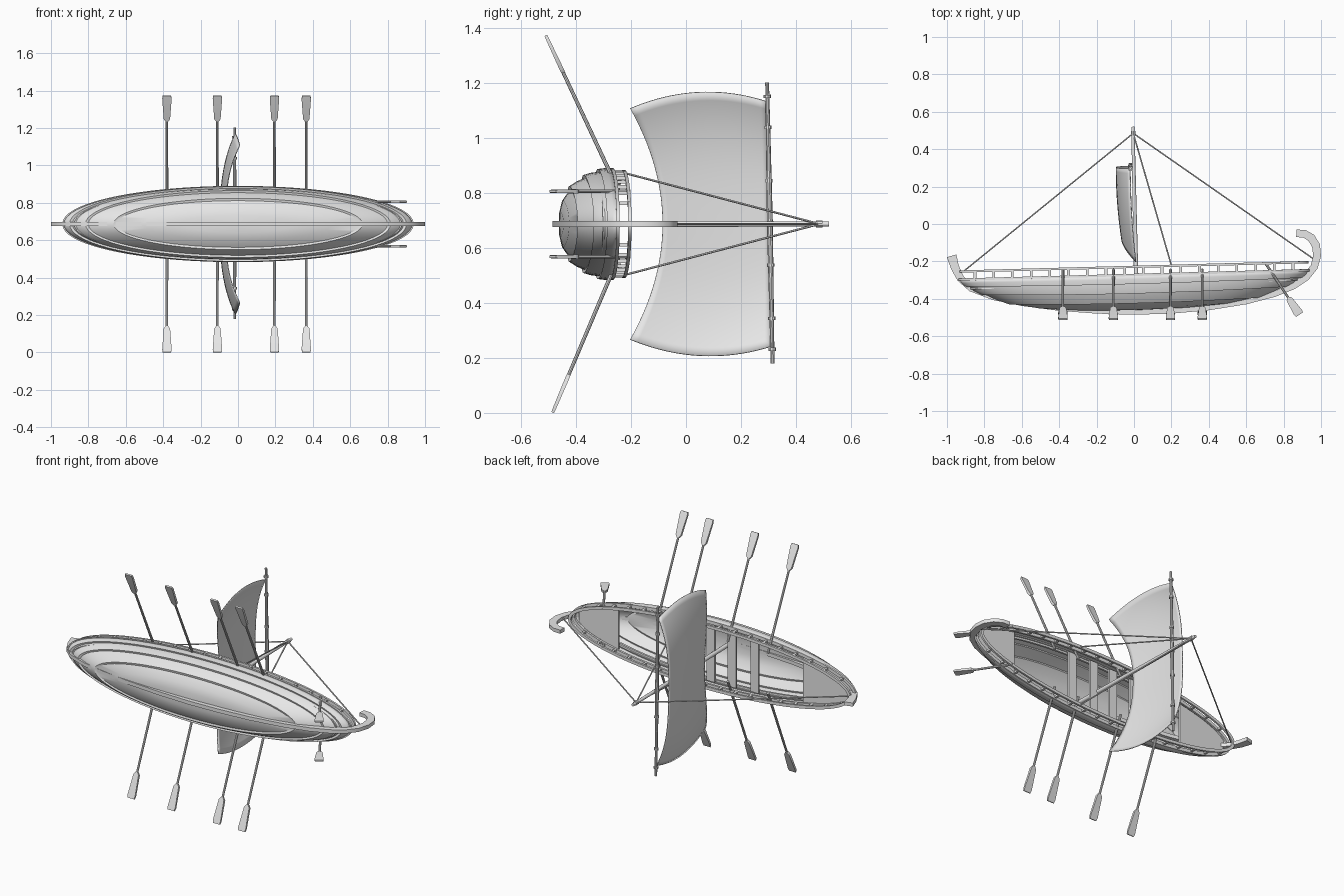
import bpy, bmesh, math
from mathutils import Vector

if "Cube" in bpy.data.objects:
    bpy.data.objects.remove(bpy.data.objects["Cube"])

ZC = 0.687      # height of the ship's centre plane; the ship lies on its side, mast along +y
TILT = 0.027    # slope of the sheer line from bow to stern

grey = bpy.data.materials.new("plain grey")
grey.use_nodes = True
grey.diffuse_color = (0.8, 0.8, 0.8, 1)
grey.node_tree.nodes["Principled BSDF"].inputs["Base Color"].default_value = (0.8, 0.8, 0.8, 1)


def P(x, h, w):
    """Ship coordinates: along, up the mast, across."""
    return Vector((x, h, ZC + w))


def loft(name, rings, loop=False, caps=(True, True), wrap=True, thick=0):
    """Skin a row of equal-length point rings."""
    bm = bmesh.new()
    rows = [[bm.verts.new(p) for p in r] for r in rings]
    n = len(rows[0])
    pairs = list(zip(rows, rows[1:])) + ([(rows[-1], rows[0])] if loop else [])
    for a, b in pairs:
        for i in range(n if wrap else n - 1):
            j = (i + 1) % n
            bm.faces.new((a[i], a[j], b[j], b[i]))
    if wrap and not loop:
        for use, row in zip(caps, (rows[0], rows[-1])):
            if use:
                bm.faces.new(row)
    bmesh.ops.recalc_face_normals(bm, faces=bm.faces)
    me = bpy.data.meshes.new(name)
    bm.to_mesh(me)
    bm.free()
    me.materials.append(grey)
    me.shade_smooth()
    me.set_sharp_from_angle(angle=math.radians(32))
    ob = bpy.data.objects.new(name, me)
    bpy.context.collection.objects.link(ob)
    if thick:
        mod = ob.modifiers.new("thickness", 'SOLIDIFY')
        mod.thickness = thick
        mod.offset = 0
    return ob


def tube(name, a, b, r0, r1=None, n=10):
    r1 = r0 if r1 is None else r1
    d = (b - a).normalized()
    u = d.orthogonal().normalized()
    v = d.cross(u)
    angs = [2 * math.pi * i / n for i in range(n)]
    return loft(name, [[c + r * (u * math.cos(t) + v * math.sin(t)) for t in angs]
                       for c, r in ((a, r0), (b, r1))])


def rect(c, u, v, a, b):
    """Rectangle of size a by b along the directions u and v."""
    return [c + u * a * s / 2 + v * b * t / 2 for s, t in ((-1, -1), (1, -1), (1, 1), (-1, 1))]


def box(name, c, sx, sy, sz):
    X, Y, Z = Vector((1, 0, 0)), Vector((0, 1, 0)), Vector((0, 0, 1))
    return loft(name, [rect(c - Z * sz / 2, X, Y, sx, sy), rect(c + Z * sz / 2, X, Y, sx, sy)])


# Hull shell: overlapping planks, given as (height, half length, half width, rise at the ends)
levels = [(-0.457, 0.02, 0.004, 0), (-0.455, 0.30, 0.045, 0.005), (-0.445, 0.50, 0.085, 0.01),
          (-0.418, 0.65, 0.124, 0.012), (-0.421, 0.665, 0.136, 0.012), (-0.395, 0.74, 0.152, 0.015),
          (-0.366, 0.80, 0.166, 0.015), (-0.369, 0.815, 0.177, 0.015), (-0.345, 0.855, 0.183, 0.012),
          (-0.315, 0.885, 0.188, 0.01), (-0.318, 0.90, 0.198, 0.01), (-0.295, 0.92, 0.2, 0.005),
          (-0.27, 0.932, 0.198, 0)]
SEG = 72
hull = []
for h, L, W, rise in levels:
    ring = []
    for i in range(SEG):
        t = 2 * math.pi * i / SEG
        c, s = math.cos(t), math.sin(t)
        ring.append(P(L * c, h + rise * c * c + TILT * L * c, W * s))
    hull.append(ring)
loft("hull", hull, caps=(True, False), thick=0.007)


def oval_band(name, h, a, b, height, width):
    """Closed rail following the hull outline."""
    rings = []
    for i in range(SEG):
        t = 2 * math.pi * i / SEG
        c, s = math.cos(t), math.sin(t)
        out = Vector((c / a, 0, s / b)).normalized()
        rings.append(rect(P(a * c, h + TILT * a * c, b * s), out, Vector((0, 1, 0)), width, height))
    loft(name, rings, loop=True)


oval_band("top_rail", -0.229, 0.925, 0.188, 0.012, 0.018)
oval_band("gunwale", -0.272, 0.93, 0.194, 0.012, 0.02)
oval_band("inner_stringer", -0.32, 0.87, 0.178, 0.012, 0.012)

# Rail posts on both sides
for i in range(18):
    x = -0.85 + 0.1 * i
    w = 0.19 * math.sqrt(1 - (x / 0.927) ** 2)
    for side in (-1, 1):
        box("rail_post", P(x, -0.25 + TILT * x, side * w), 0.014, 0.042, 0.012)

# Keel with raised bow post and curled stern post: (x, height, depth)
spine = [(-0.975, -0.17, 0.052), (-0.958, -0.23, 0.045), (-0.928, -0.29, 0.04), (-0.87, -0.345, 0.034),
         (-0.75, -0.392, 0.03), (-0.6, -0.424, 0.028), (-0.4, -0.45, 0.028), (-0.2, -0.465, 0.028),
         (0, -0.47, 0.03), (0.2, -0.465, 0.028), (0.4, -0.447, 0.028), (0.6, -0.415, 0.028),
         (0.75, -0.375, 0.03), (0.85, -0.333, 0.034), (0.92, -0.285, 0.038), (0.963, -0.23, 0.04),
         (0.979, -0.17, 0.042), (0.973, -0.115, 0.044), (0.947, -0.073, 0.044), (0.91, -0.052, 0.042),
         (0.868, -0.05, 0.04)]
pts = [P(x, h, 0) for x, h, _ in spine]
rings = []
for i, p in enumerate(pts):
    d = (pts[min(i + 1, len(pts) - 1)] - pts[max(i - 1, 0)]).normalized()
    side = Vector((-d.y, d.x, 0))
    rings.append(rect(p, side, Vector((0, 0, 1)), spine[i][2], 0.022))
loft("keel_and_posts", rings)

# End decks
for name, x0, x1 in (("bow_deck", -0.58, -0.90), ("stern_deck", 0.64, 0.90)):
    rings = []
    for i in range(13):
        x = x0 + (x1 - x0) * i / 12
        w = 0.187 * math.sqrt(max(0, 1 - (x / 0.915) ** 2))
        rings.append(rect(P(x, -0.287 + TILT * x, 0), Vector((0, 0, 1)), Vector((0, 1, 0)), 2 * w, 0.01))
    loft(name, rings)

# Rowing benches
for x in (-0.25, -0.10, 0.04, 0.20):
    box("bench", P(x, -0.30 + TILT * x, 0), 0.055, 0.012, 0.36 * math.sqrt(1 - (x / 0.92) ** 2))


def oar(name, a, b, wide, blade):
    """Round shaft with a flat flaring blade at b."""
    d = (b - a).normalized()
    flat = d.cross(wide).normalized()
    tube(name + "_shaft", a, b - d * blade * 0.9, 0.0075, 0.0065, 8)
    shape = ((1.0, 0.014, 0.014), (0.9, 0.034, 0.015), (0.12, 0.05, 0.012), (0.0, 0.044, 0.01))
    loft(name + "_blade", [rect(b - d * blade * f, wide, flat, w, t) for f, w, t in shape])


# Rowing oars and the pair of steering oars
for side, end in ((1, -0.51), (-1, -0.485)):
    for x in (-0.38, -0.11, 0.195, 0.365):
        oar("oar", P(x, -0.245, side * 0.12), P(x, end, side * 0.686), Vector((1, 0, 0)), 0.15)
    a, b = P(0.70, -0.205, side * 0.119), P(0.885, -0.485, side * 0.119)
    d = (b - a).normalized()
    oar("steering_oar", a, b, Vector((-d.y, d.x, 0)), 0.11)

# Mast and yard
tube("mast", P(0.015, -0.45, 0), P(-0.006, 0.52, 0), 0.013, 0.009, 12)
yard_a, yard_b = P(-0.018, 0.315, -0.507), P(-0.018, 0.295, 0.515)
mid = (yard_a + yard_b) / 2
tube("yard_lower", mid, yard_a, 0.011, 0.007)
tube("yard_upper", mid, yard_b, 0.011, 0.007)
for f in (0.05, 0.16, 0.35, 0.5, 0.65, 0.84, 0.95):
    c = yard_a.lerp(yard_b, f)
    e = (yard_b - yard_a).normalized() * 0.006
    tube("yard_lashing", c - e, c + e, 0.0135)

# Billowing sail with a hollow foot
sail = []
for i in range(21):
    t = i / 20
    half = 0.445 + 0.162 * t - 0.187 * t * t
    row = []
    for j in range(33):
        s = -1 + j / 16
        top, foot = 0.303 - 0.008 * s, -0.085 - 0.118 * s * s
        x = -0.02 + 0.03 * t * t - 0.075 * (1 - abs(s) ** 3)
        row.append(P(x, top + (foot - top) * t, half * s))
    sail.append(row)
loft("sail", sail, wrap=False, thick=0.005)

# Stays and shrouds
head = P(-0.004, 0.485, 0)
for name, foot in (("forestay", P(-0.91, -0.252, 0)), ("backstay", P(0.965, -0.19, 0)),
                   ("shroud", P(0.2, -0.222, 0.185)), ("shroud", P(0.2, -0.222, -0.185))):
    tube(name, head, foot, 0.004, n=6)
tube("mast_head_lashing", head - Vector((0, 0.012, 0)), head + Vector((0, 0.012, 0)), 0.013)
